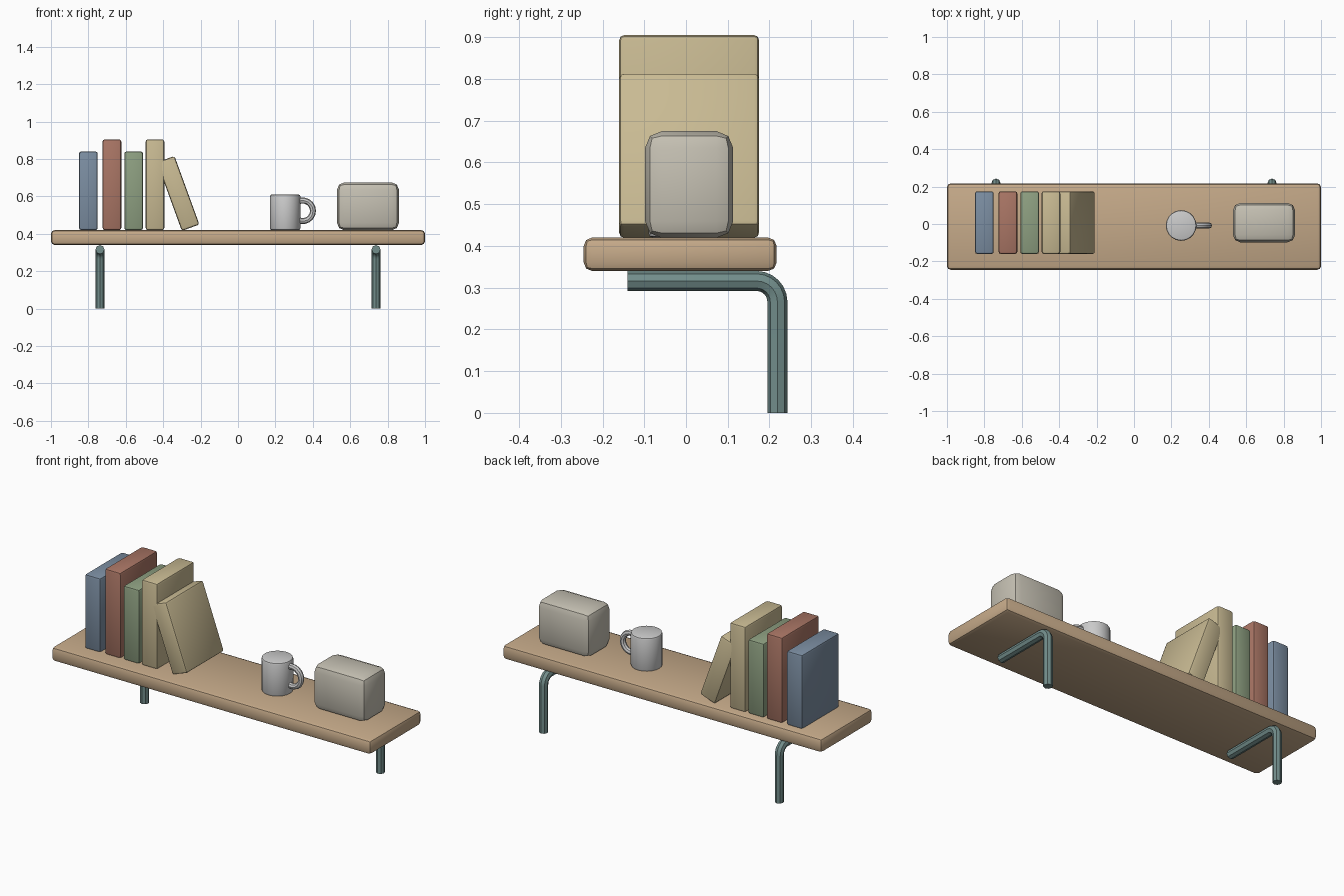
import bpy
from math import sin, cos, pi, radians

if "Cube" in bpy.data.objects:
    bpy.data.objects.remove(bpy.data.objects["Cube"])


def material(name, rgb):
    m = bpy.data.materials.new(name)
    m.diffuse_color = (*rgb, 1)
    m.use_nodes = True
    m.node_tree.nodes["Principled BSDF"].inputs["Base Color"].default_value = m.diffuse_color
    return m


WOOD = material("wood", (0.56, 0.40, 0.25))
METAL = material("metal", (0.17, 0.27, 0.26))
BLUE = material("blue_cover", (0.20, 0.27, 0.36))
RED = material("red_cover", (0.40, 0.18, 0.13))
GREEN = material("green_cover", (0.27, 0.35, 0.22))
TAN = material("tan_cover", (0.58, 0.49, 0.29))
CERAMIC = material("ceramic", (0.56, 0.55, 0.54))
CREAM = material("cream", (0.56, 0.53, 0.45))


def finish(ob, name, mat, bevel=0.0):
    """Name, colour, bevel and shade the part."""
    ob.name = name
    ob.data.materials.append(mat)
    bpy.ops.object.select_all(action='DESELECT')
    ob.select_set(True)
    bpy.context.view_layer.objects.active = ob
    if bevel:
        mod = ob.modifiers.new("bevel", 'BEVEL')
        mod.width = bevel
        mod.segments = 2
        mod.limit_method = 'ANGLE'
        mod.angle_limit = radians(40)
        bpy.ops.object.modifier_apply(modifier=mod.name)
    bpy.ops.object.shade_smooth_by_angle(angle=radians(30))
    return ob


def box(name, size, loc, mat, bevel, tilt=0.0):
    bpy.ops.mesh.primitive_cube_add(size=1, location=loc)
    ob = bpy.context.object
    ob.scale = size
    bpy.ops.object.transform_apply(location=False, rotation=False, scale=True)
    finish(ob, name, mat, bevel)
    ob.rotation_euler.y = tilt
    return ob


def pipe(name, points, radius, mat):
    """Eight-sided tube along a path, with closed ends."""
    cu = bpy.data.curves.new(name, 'CURVE')
    cu.dimensions = '3D'
    cu.bevel_depth = radius
    cu.bevel_resolution = 2
    cu.use_fill_caps = True
    sp = cu.splines.new('POLY')
    sp.points.add(len(points) - 1)
    for p, co in zip(sp.points, points):
        p.co = (*co, 1)
    ob = bpy.data.objects.new(name, cu)
    bpy.context.collection.objects.link(ob)
    bpy.ops.object.select_all(action='DESELECT')
    ob.select_set(True)
    bpy.context.view_layer.objects.active = ob
    bpy.ops.object.convert(target='MESH')
    return finish(bpy.context.object, name, mat)


# Shelf board
TOP = 0.42
box("shelf_board", (2.0, 0.462, 0.08), (0, -0.014, TOP - 0.04), WOOD, 0.02)

# Bent pipe brackets
for side, x in (("left", -0.738), ("right", 0.738)):
    bend = [(x, 0.169 + 0.05 * sin(i * pi / 12), 0.266 + 0.05 * cos(i * pi / 12))
            for i in range(7)]
    pipe(side + "_bracket", [(x, -0.14, 0.316)] + bend + [(x, 0.219, 0)],
         0.024, METAL)

# Upright books
for name, x, h, mat in (("blue_book", -0.80, 0.42, BLUE),
                        ("red_book", -0.674, 0.485, RED),
                        ("green_book", -0.558, 0.42, GREEN),
                        ("tan_book", -0.444, 0.485, TAN)):
    box(name, (0.10, 0.335, h), (x, 0.0075, TOP + h / 2), mat, 0.012)

# Leaning book
box("leaning_book", (0.10, 0.335, 0.39), (-0.32, 0.0075, 0.616), TAN, 0.012,
    radians(-20))

# Mug body and handle
bpy.ops.mesh.primitive_cylinder_add(vertices=20, radius=0.082, depth=0.19,
                                    location=(0.252, -0.008, TOP + 0.095))
finish(bpy.context.object, "mug_body", CERAMIC, 0.01)
arc = [radians(a) for a in range(-120, 121, 20)]
pipe("mug_handle", [(0.346 + 0.055 * cos(a), -0.008, 0.523 + 0.055 * sin(a))
                    for a in arc], 0.016, CERAMIC)

# Rounded storage box
box("storage_box", (0.332, 0.211, 0.256), (0.695, 0.0075, TOP + 0.127), CREAM,
    0.04)
